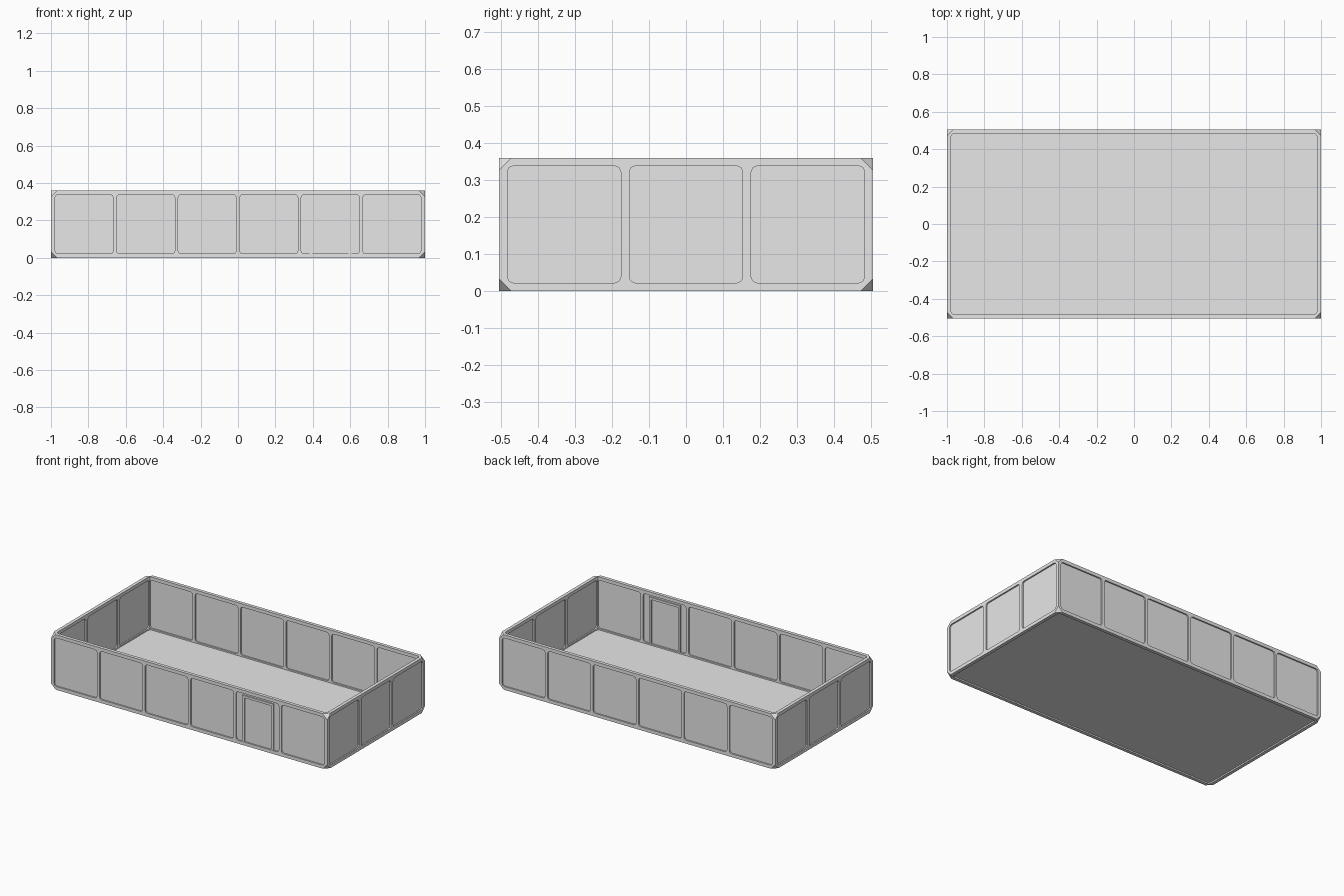
import bpy, bmesh
from mathutils import Matrix, Vector

if "Cube" in bpy.data.objects:
    bpy.data.objects.remove(bpy.data.objects["Cube"])

X, Y, H = 1.0, 0.505, 0.36      # half length, half width, height
RAIL, CUT = 0.022, 0.033        # rail thickness, corner truncation
RIB = 0.018

grey = bpy.data.materials.new("light_grey")
grey.use_nodes = True
grey.diffuse_color = (0.8, 0.8, 0.8, 1)
bsdf = next(n for n in grey.node_tree.nodes if n.type == 'BSDF_PRINCIPLED')
bsdf.inputs["Base Color"].default_value = grey.diffuse_color


def finish(bm, name):
    bmesh.ops.recalc_face_normals(bm, faces=bm.faces)
    mesh = bpy.data.meshes.new(name)
    bm.to_mesh(mesh)
    bm.free()
    mesh.materials.append(grey)
    obj = bpy.data.objects.new(name, mesh)
    bpy.context.collection.objects.link(obj)
    return obj


def add_box(bm, lo, hi):
    lo, hi = Vector(lo), Vector(hi)
    mat = Matrix.Translation((lo + hi) / 2) @ Matrix.Diagonal((*(hi - lo), 1))
    return bmesh.ops.create_cube(bm, size=1, matrix=mat)["verts"]


def add_block(bm, lo, hi, axis, cut=0.016):
    """Box whose four edges along the given axis are rounded off."""
    edges = {e for v in add_box(bm, lo, hi) for e in v.link_edges
             if abs((e.verts[0].co - e.verts[1].co).normalized()[axis]) > 0.9}
    bmesh.ops.bevel(bm, geom=list(edges), offset=cut, segments=2,
                    affect='EDGES', profile=0.5)


def spans(half, count, rib):
    """Opening limits between evenly spaced ribs."""
    inner = half - RAIL
    width = (2 * inner - rib * (count - 1)) / count
    return [(-inner + i * (width + rib), -inner + i * (width + rib) + width)
            for i in range(count)]


# Open cage with truncated corners
bm = bmesh.new()
add_box(bm, (-X, -Y, 0), (X, Y, H))
bmesh.ops.bevel(bm, geom=list(bm.verts), offset=CUT, segments=1, affect='VERTICES')
frame = finish(bm, "frame")

# Cutters: interior, floor opening, long side and short side openings
cutters = []
bm = bmesh.new()
add_block(bm, (RAIL - X, RAIL - Y, RAIL), (X - RAIL, Y - RAIL, H + 1), 2)
cutters.append(finish(bm, "interior_cutter"))
bm = bmesh.new()
add_block(bm, (RAIL - X, RAIL - Y, -1), (X - RAIL, Y - RAIL, H / 2), 2)
cutters.append(finish(bm, "floor_cutter"))
bm = bmesh.new()
for a, b in spans(X, 6, RIB):
    add_block(bm, (a, -1, RAIL), (b, 1, H - RAIL), 1)
cutters.append(finish(bm, "long_side_cutter"))
bm = bmesh.new()
for a, b in spans(Y, 3, RIB + 0.005):
    add_block(bm, (-2, a, RAIL), (2, b, H - RAIL), 0)
cutters.append(finish(bm, "short_side_cutter"))

bpy.context.view_layer.objects.active = frame
for cutter in cutters:
    mod = frame.modifiers.new("cut", 'BOOLEAN')
    mod.operation, mod.solver, mod.object = 'DIFFERENCE', 'EXACT', cutter
    bpy.ops.object.modifier_apply(modifier=mod.name)
    bpy.data.objects.remove(cutter)

# Thin panels in the middle of the rails
MID, T = RAIL / 2, 0.002
E = RAIL * 0.6


def panel(name, lo, hi):
    bm = bmesh.new()
    add_box(bm, lo, hi)
    return finish(bm, name)


panel("floor_panel", (E - X, E - Y, MID - T), (X - E, Y - E, MID + T))
for side, y in (("front", MID - Y), ("back", Y - MID)):
    panel(side + "_panel", (E - X, y - T, E), (X - E, y + T, H - E))
for side, x in (("right", MID - X), ("left", X - MID)):
    panel(side + "_panel", (x - T, E - Y, E), (x + T, Y - E, H - E))

# Door surround in the fifth front bay, proud of the panel on both faces
y0, y1 = -Y + 0.002, -Y + RAIL - 0.002
bm = bmesh.new()
for x in (0.39, 0.6):
    add_box(bm, (x - 0.008, y0, MID), (x + 0.008, y1, 0.31))
add_box(bm, (0.382, y0, 0.31), (0.608, y1, 0.325))
finish(bm, "door_surround")
